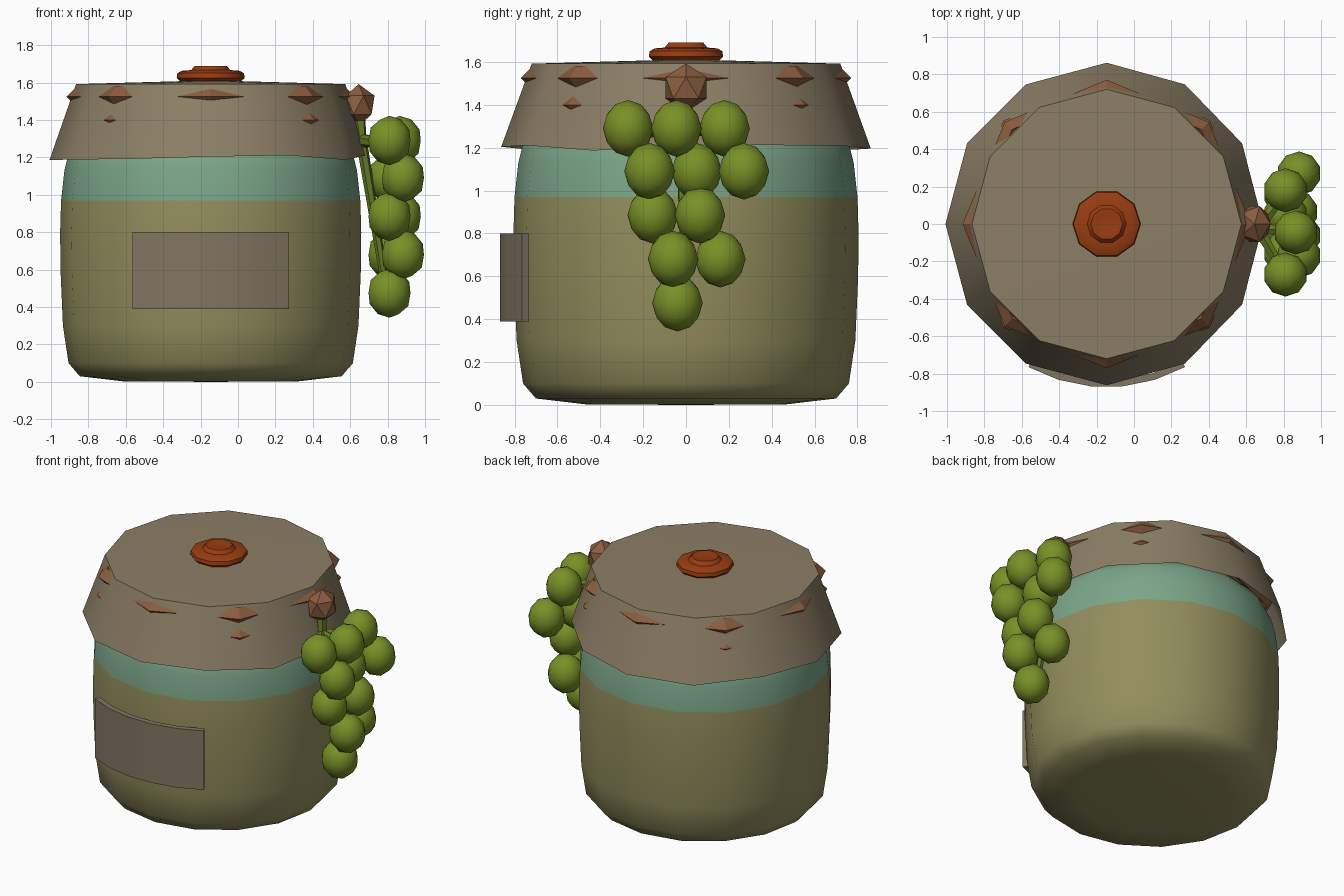
import bpy
import bmesh
from math import sin, cos, pi, radians
from mathutils import Vector

if "Cube" in bpy.data.objects:
    bpy.data.objects.remove(bpy.data.objects["Cube"])

CX = -0.146  # jar axis


def material(name, rgb):
    m = bpy.data.materials.new(name)
    m.use_nodes = True
    m.diffuse_color = (*rgb, 1)
    m.node_tree.nodes["Principled BSDF"].inputs["Base Color"].default_value = (*rgb, 1)
    return m


OLIVE = material("olive_glaze", (0.29, 0.27, 0.11))
TEAL = material("teal_band", (0.20, 0.38, 0.25))
CLOTH = material("tan_cloth", (0.26, 0.21, 0.13))
PAPER = material("taupe_label", (0.22, 0.18, 0.12))
WAX = material("red_wax", (0.32, 0.045, 0.006))
TWINE = material("brown_twine", (0.26, 0.11, 0.05))
GRAPE = material("grape_green", (0.19, 0.28, 0.02))
STEM = material("stem_green", (0.13, 0.20, 0.02))


def finish(name, bm, mats, smooth=None):
    bmesh.ops.recalc_face_normals(bm, faces=bm.faces)
    mesh = bpy.data.meshes.new(name)
    bm.to_mesh(mesh)
    bm.free()
    for m in mats:
        mesh.materials.append(m)
    ob = bpy.data.objects.new(name, mesh)
    bpy.context.collection.objects.link(ob)
    if smooth:
        bpy.ops.object.select_all(action='DESELECT')
        ob.select_set(True)
        bpy.context.view_layer.objects.active = ob
        bpy.ops.object.shade_smooth_by_angle(angle=radians(smooth))
    return ob


def lathe(profile, sides, closed=False, caps=False):
    """Spin (radius, height) points around the jar axis."""
    bm = bmesh.new()
    rings = []
    for r, z in profile:
        if r == 0:
            rings.append([bm.verts.new((CX, 0, z))] * sides)
        else:
            rings.append([bm.verts.new((CX + r * cos(2 * pi * i / sides),
                                        r * sin(2 * pi * i / sides), z))
                          for i in range(sides)])
    pairs = list(zip(rings, rings[1:]))
    if closed:
        pairs.append((rings[-1], rings[0]))
    for a, b in pairs:
        for i in range(sides):
            j = (i + 1) % sides
            bm.faces.new(dict.fromkeys((a[i], a[j], b[j], b[i])))
    return bm


# Jar body with the teal band around the shoulder
body = lathe([(0, 0), (0.47, 0.003), (0.70, 0.03), (0.76, 0.10), (0.79, 0.30),
              (0.803, 0.60), (0.805, 0.80), (0.80, 0.97), (0.782, 1.13),
              (0.755, 1.24), (0.69, 1.32), (0, 1.34)], 16)
for f in body.faces:
    f.material_index = 1 if f.calc_center_median().z > 0.97 else 0
finish("jar_body", body, [OLIVE, TEAL], 50)

# Cloth cover with a slightly wavy hem
cover = lathe([(0, 1.612), (0.72, 1.592), (0.862, 1.20)], 12)
for v in cover.verts:
    if v.co.z < 1.3:
        t = v.co.x - CX
        v.co.z += 0.014 * sin(9 * t + 4 * v.co.y)
        if t > 0:
            v.co.x -= 0.03 * t
finish("cloth_cover", cover, [CLOTH], 30)

# Two twine loops, showing only at their corners
for name, r, z in (("upper_twine", 0.715, 1.525), ("lower_twine", 0.725, 1.40)):
    d = 0.056
    loop = lathe([(r + d, z), (r, z + d), (r - d, z), (r, z - d)], 8, closed=True)
    finish(name, loop, [TWINE])

# Knot
knot = bmesh.new()
bmesh.ops.create_icosphere(knot, subdivisions=1, radius=0.112)
bmesh.ops.scale(knot, vec=(0.85, 1, 1), verts=knot.verts)
bmesh.ops.translate(knot, vec=(0.645, 0, 1.48), verts=knot.verts)
finish("twine_knot", knot, [TWINE])

# Wax seal on top
seal = lathe([(0, 1.60), (0.16, 1.605), (0.182, 1.625), (0.178, 1.65), (0.155, 1.663),
              (0.105, 1.667), (0.085, 1.69), (0.055, 1.69), (0, 1.675)], 10)
finish("wax_seal", seal, [WAX], 40)

# Curved label
label = bmesh.new()
rows = []
for i in range(6):
    a = radians(-28.7 + 57.4 * i / 5)
    rows.append([label.verts.new((CX + r * sin(a), -r * cos(a), z))
                 for r, z in ((0.835, 0.39), (0.872, 0.39), (0.872, 0.80), (0.835, 0.80))])
for a, b in zip(rows, rows[1:]):
    for k in range(4):
        label.faces.new((a[k], a[(k + 1) % 4], b[(k + 1) % 4], b[k]))
label.faces.new(rows[0])
label.faces.new(rows[-1])
finish("label", label, [PAPER], 30)

# Grape bunch: staggered rows, each with its height and (x, y) centres
NEAR, FAR = 0.81, 0.882
bunch = {
    1.29: [(NEAR, -0.27), (0.865, -0.045), (NEAR, 0.18)],
    1.09: [(FAR, -0.17), (NEAR, 0.05), (FAR, 0.27)],
    0.885: [(NEAR, -0.155), (0.865, 0.065)],
    0.68: [(FAR, -0.06), (NEAR, 0.16)],
    0.475: [(NEAR, -0.04)],
}
grapes = bmesh.new()
for z, centres in bunch.items():
    for x, y in centres:
        new = bmesh.ops.create_icosphere(grapes, subdivisions=2, radius=0.118)["verts"]
        bmesh.ops.scale(grapes, vec=(1, 1, 1.12), verts=new)
        bmesh.ops.translate(grapes, vec=(x, y, z), verts=new)
finish("grapes", grapes, [GRAPE], 40)


# Stem and twigs joining the bunch to the knot
def twig(bm, start, end, r):
    start, end = Vector(start), Vector(end)
    axis = end - start
    rot = axis.to_track_quat('Z', 'Y').to_matrix().to_4x4()
    rot.translation = (start + end) / 2
    bmesh.ops.create_cone(bm, cap_ends=True, segments=6, radius1=r, radius2=r * 0.7,
                          depth=axis.length, matrix=rot)


stem = bmesh.new()
top = (0.66, -0.02, 1.29)
twig(stem, (0.64, 0, 1.45), top, 0.04)
for end in ((0.78, -0.22, 1.27), (0.80, 0.15, 1.28), (0.82, -0.04, 1.28)):
    twig(stem, top, end, 0.035)
twig(stem, top, (0.79, 0, 0.5), 0.03)
finish("stem", stem, [STEM], 40)
